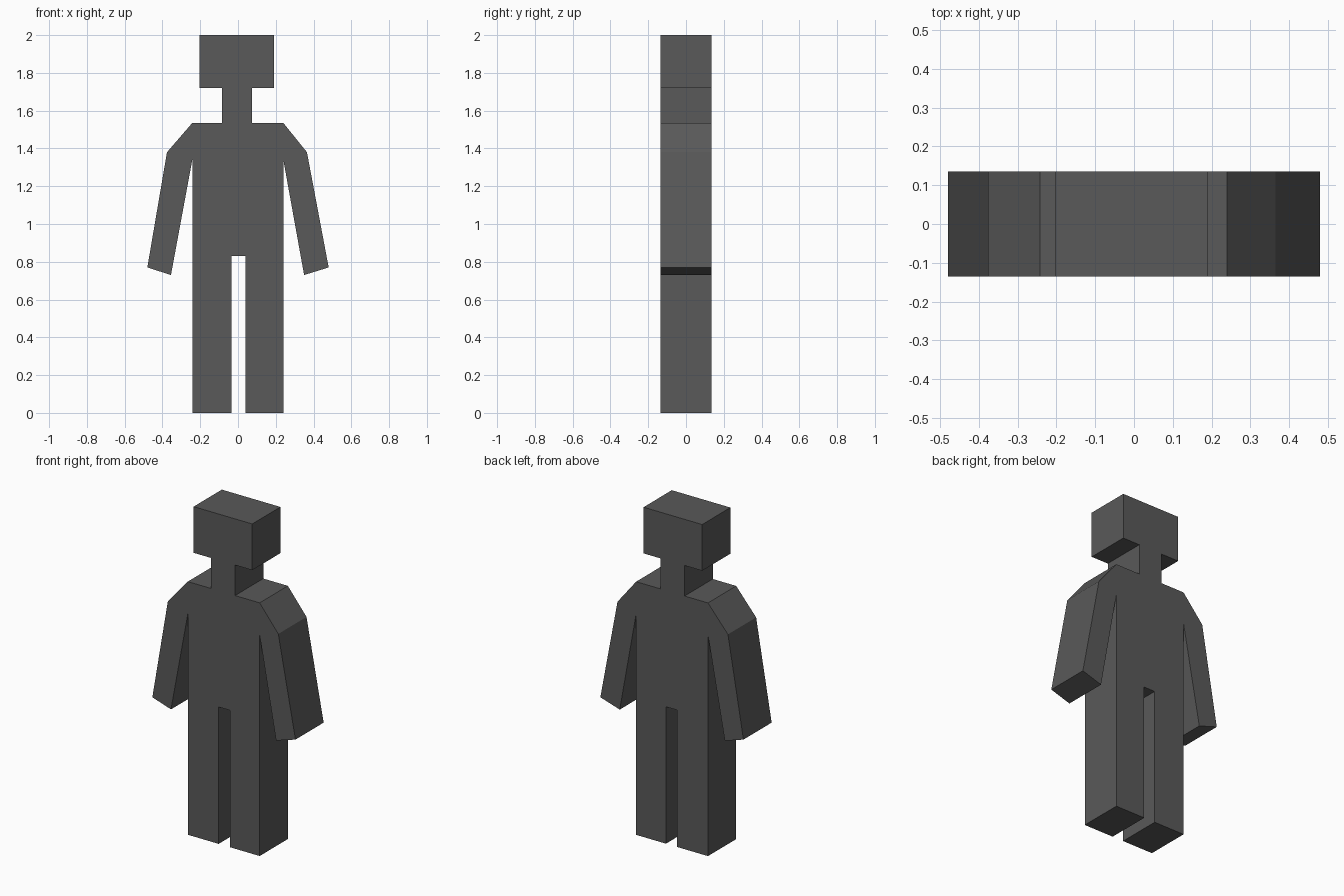
import bpy, bmesh

if "Cube" in bpy.data.objects:
    bpy.data.objects.remove(bpy.data.objects["Cube"])

HALF_DEPTH = 0.135

# Single flat colour
grey = bpy.data.materials.new("dark grey")
grey.diffuse_color = (0.1, 0.1, 0.1, 1)
grey.use_nodes = True
grey.node_tree.nodes["Principled BSDF"].inputs["Base Color"].default_value = grey.diffuse_color

# Front silhouette (x, z): one side each, from the head down to the crotch
right_side = [
    (0.19, 2.0), (0.19, 1.72),                  # head
    (0.075, 1.72), (0.075, 1.535),              # neck
    (0.24, 1.535), (0.365, 1.38),               # shoulder
    (0.48, 0.77), (0.35, 0.73), (0.24, 1.34),   # arm
    (0.24, 0.0), (0.04, 0.0), (0.04, 0.83),     # leg
]
left_side = [
    (-0.203, 2.0), (-0.203, 1.72),
    (-0.085, 1.72), (-0.085, 1.535),
    (-0.242, 1.535), (-0.376, 1.38),
    (-0.48, 0.77), (-0.355, 0.73), (-0.242, 1.34),
    (-0.242, 0.0), (-0.035, 0.0), (-0.035, 0.83),
]
outline = right_side + left_side[::-1]


def extrude_profile(name, points, half_depth, material):
    """Solid slab with the given front outline."""
    bm = bmesh.new()
    face = bm.faces.new([bm.verts.new((x, -half_depth, z)) for x, z in points])
    new = bmesh.ops.extrude_face_region(bm, geom=[face])["geom"]
    verts = [g for g in new if isinstance(g, bmesh.types.BMVert)]
    bmesh.ops.translate(bm, verts=verts, vec=(0, 2 * half_depth, 0))
    if not any(f.normal.y < -0.5 and f.calc_center_median().y < 0 for f in bm.faces) \
            or len(bm.faces) < len(points) + 2:
        # keep the front cap if the extrusion removed it
        front = [v for v in bm.verts if v.co.y < 0]
        if not any(all(v.co.y < 0 for v in f.verts) for f in bm.faces):
            bm.faces.new(front)
    bmesh.ops.recalc_face_normals(bm, faces=bm.faces)
    mesh = bpy.data.meshes.new(name)
    bm.to_mesh(mesh)
    bm.free()
    mesh.materials.append(material)
    obj = bpy.data.objects.new(name, mesh)
    bpy.context.collection.objects.link(obj)
    return obj


# Whole body: one slab with head, arms and legs
extrude_profile("body", outline, HALF_DEPTH, grey)
